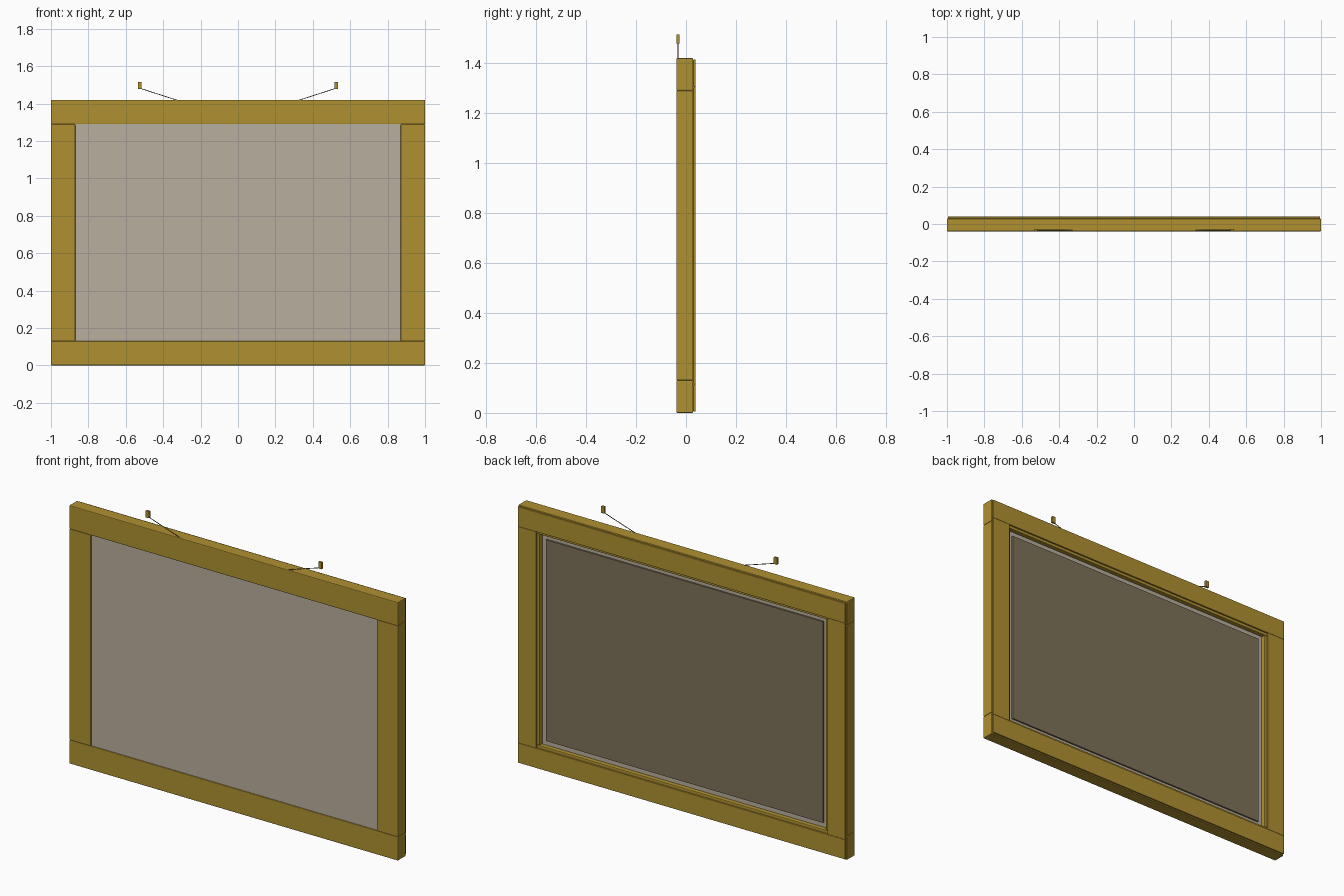
import bpy
from mathutils import Vector

if "Cube" in bpy.data.objects:
    bpy.data.objects.remove(bpy.data.objects["Cube"])


def material(name, rgb):
    m = bpy.data.materials.new(name)
    m.diffuse_color = (*rgb, 1)
    m.use_nodes = True
    m.node_tree.nodes["Principled BSDF"].inputs["Base Color"].default_value = m.diffuse_color
    return m


GOLD = material("gold_wood", (0.43, 0.28, 0.03))
GREY = material("warm_grey", (0.48, 0.43, 0.34))
BROWN = material("dark_backing", (0.21, 0.17, 0.10))


def box(name, x, y, z, mat, bevel=0.0):
    """Box from (min, max) pairs, with an optional small chamfer."""
    bpy.ops.mesh.primitive_cube_add(
        size=1, location=[(a + b) / 2 for a, b in (x, y, z)])
    o = bpy.context.object
    o.name = name
    o.scale = [b - a for a, b in (x, y, z)]
    bpy.ops.object.transform_apply(location=False, rotation=False, scale=True)
    o.data.materials.append(mat)
    if bevel:
        mod = o.modifiers.new("edge", 'BEVEL')
        mod.width = bevel
        mod.segments = 2
    return o


def frame(name, half, bottom, top, width, y, bevel):
    """Two full-width rails with two stiles fitted between them."""
    box(name + "_bottom_rail", (-half, half), y, (bottom, bottom + width), GOLD, bevel)
    box(name + "_top_rail", (-half, half), y, (top - width, top), GOLD, bevel)
    for side, a, b in (("left", -half, -half + width), ("right", half - width, half)):
        box(f"{name}_{side}_stile", (a, b), y, (bottom + width, top - width), GOLD, bevel)


H = 1.42
# Main frame and the thin lip on its back
frame("frame", 1.0, 0.0, H, 0.13, (-0.039, 0.029), 0.004)
frame("back_lip", 0.995, 0.006, H - 0.006, 0.109, (0.029, 0.039), 0.002)

# Picture panel and its smaller backing board
box("picture_panel", (-0.875, 0.875), (-0.031, 0.005), (0.125, H - 0.125), GREY)
box("backing_board", (-0.842, 0.842), (0.005, 0.014), (0.157, H - 0.157), BROWN)

# Wall hooks and hanging wires
for side, s in (("left", -1), ("right", 1)):
    box(side + "_hook", (s * 0.525 - 0.01, s * 0.525 + 0.01),
        (-0.039, -0.026), (1.478, 1.515), GOLD, 0.001)
    a, b = Vector((s * 0.525, -0.032, 1.482)), Vector((s * 0.32, -0.032, 1.416))
    bpy.ops.mesh.primitive_cylinder_add(
        vertices=8, radius=0.002, depth=(b - a).length, location=(a + b) / 2)
    wire = bpy.context.object
    wire.name = side + "_wire"
    wire.rotation_euler = (b - a).to_track_quat('Z', 'Y').to_euler()
    wire.data.materials.append(BROWN)
